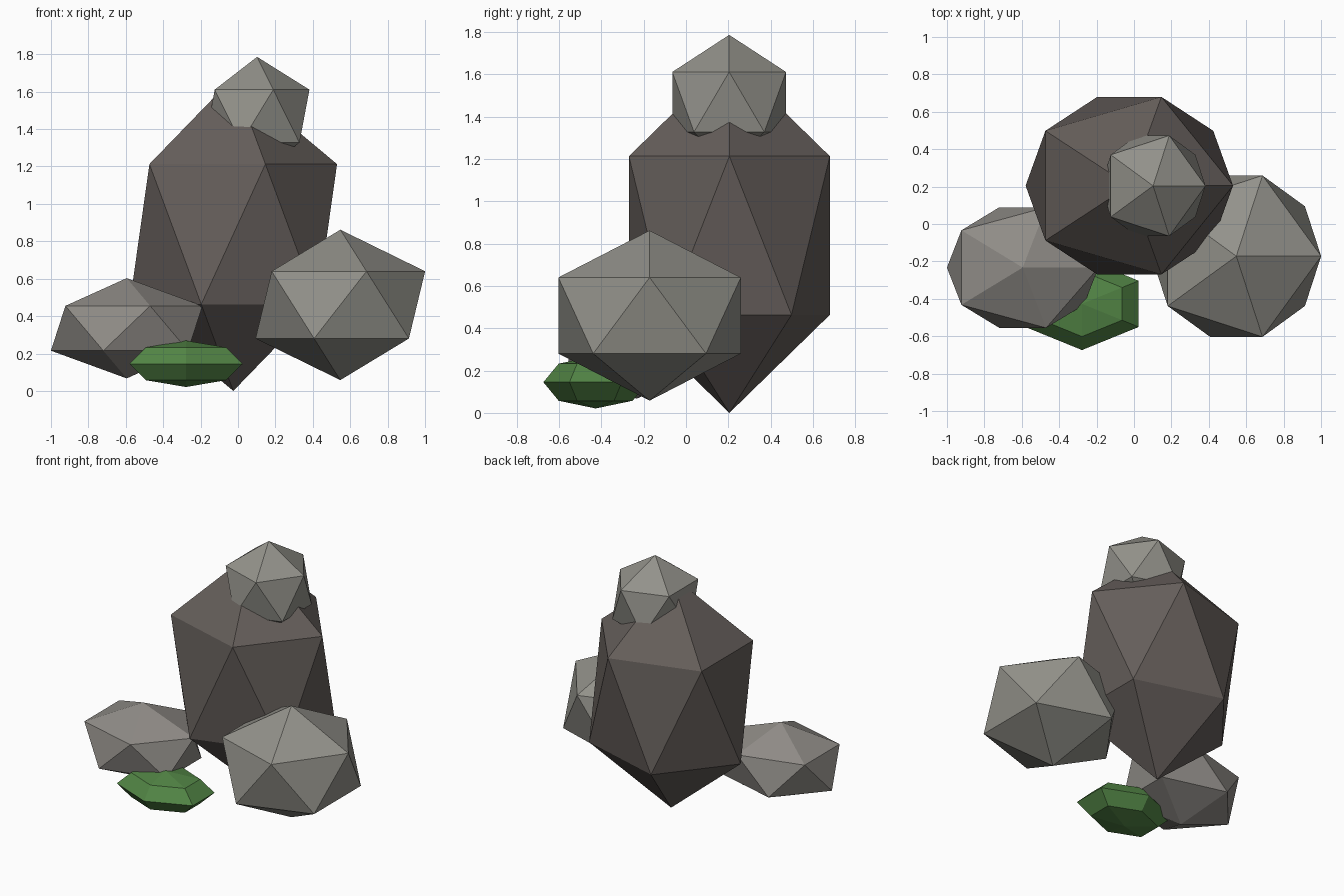
import bpy, bmesh

if "Cube" in bpy.data.objects:
    bpy.data.objects.remove(bpy.data.objects["Cube"])


def material(name, rgb):
    m = bpy.data.materials.new(name)
    m.diffuse_color = (*rgb, 1.0)
    m.use_nodes = True
    m.node_tree.nodes["Principled BSDF"].inputs["Base Color"].default_value = m.diffuse_color
    return m


dark_stone = material("dark stone", (0.13, 0.112, 0.103))
grey_stone = material("grey stone", (0.29, 0.285, 0.255))
warm_stone = material("warm grey stone", (0.275, 0.26, 0.24))
moss_green = material("moss green", (0.085, 0.235, 0.06))


def add_part(name, bm, centre, radii, mat):
    for v in bm.verts:
        v.co = [c + r * p for c, r, p in zip(centre, radii, v.co)]
    mesh = bpy.data.meshes.new(name)
    bm.to_mesh(mesh)
    bm.free()
    mesh.materials.append(mat)
    obj = bpy.data.objects.new(name, mesh)
    bpy.context.scene.collection.objects.link(obj)


def rock(name, centre, radii, mat):
    bm = bmesh.new()
    bmesh.ops.create_icosphere(bm, subdivisions=1, radius=1.0)
    add_part(name, bm, centre, radii, mat)


# Stacked boulders: stretched twenty-sided stones
rock("tall_boulder", (-0.025, 0.205, 0.838), (0.62, 0.558, 0.838), dark_stone)
rock("right_boulder", (0.547, -0.172, 0.46), (0.507, 0.507, 0.402), grey_stone)
rock("left_boulder", (-0.595, -0.233, 0.335), (0.453, 0.379, 0.268), warm_stone)
rock("top_stone", (0.102, 0.204, 1.469), (0.313, 0.316, 0.317), grey_stone)

# Moss cushion: flattened six-sided sphere with its corners pointing front and back
bm = bmesh.new()
bmesh.ops.create_uvsphere(bm, u_segments=6, v_segments=4, radius=1.0)
# Turn it if needed so a corner lies on the y axis
if max(v.co.y for v in bm.verts) < 0.95:
    for v in bm.verts:
        v.co.x, v.co.y = -v.co.y, v.co.x
add_part("moss_cushion", bm, (-0.278, -0.427, 0.145), (0.35, 0.247, 0.124), moss_green)
